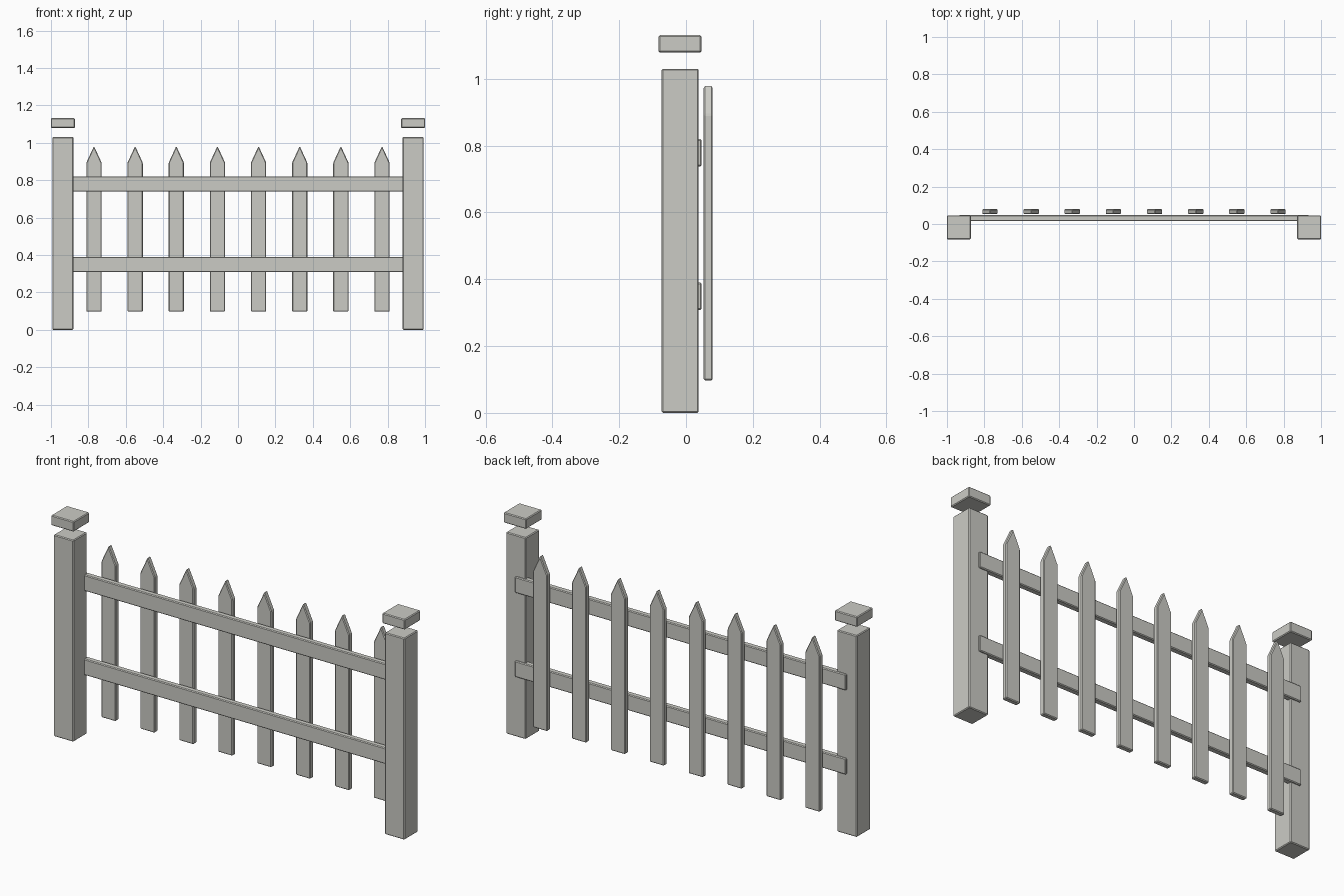
import bpy, bmesh

if "Cube" in bpy.data.objects:
    bpy.data.objects.remove(bpy.data.objects["Cube"])

grey = bpy.data.materials.new("weathered grey")
grey.diffuse_color = (0.6, 0.6, 0.56, 1)
grey.use_nodes = True
grey.node_tree.nodes["Principled BSDF"].inputs["Base Color"].default_value = grey.diffuse_color


def prism(name, outline, y0, y1, bevel=0.004):
    """Extrude an x-z outline from y0 to y1 with softened edges."""
    bm = bmesh.new()
    face = bm.faces.new([bm.verts.new((x, y0, z)) for x, z in outline])
    ext = bmesh.ops.extrude_face_region(bm, geom=[face])
    verts = [g for g in ext["geom"] if isinstance(g, bmesh.types.BMVert)]
    bmesh.ops.translate(bm, verts=verts, vec=(0, y1 - y0, 0))
    bmesh.ops.recalc_face_normals(bm, faces=bm.faces[:])
    bmesh.ops.bevel(bm, geom=bm.edges[:], offset=bevel, segments=1,
                    profile=0.5, affect='EDGES')
    mesh = bpy.data.meshes.new(name)
    bm.to_mesh(mesh)
    bm.free()
    mesh.materials.append(grey)
    obj = bpy.data.objects.new(name, mesh)
    bpy.context.collection.objects.link(obj)
    return obj


def box(name, x0, x1, y0, y1, z0, z1):
    return prism(name, [(x0, z0), (x1, z0), (x1, z1), (x0, z1)], y0, y1)


# posts and floating caps
for side, cx in (("left", -0.936), ("right", 0.936)):
    box(side + "_post", cx - 0.056, cx + 0.056, -0.073, 0.038, 0.0, 1.03)
    box(side + "_post_cap", cx - 0.064, cx + 0.064, -0.082, 0.046, 1.079, 1.131)

# rails, ending inside the posts
for name, z in (("lower_rail", 0.349), ("upper_rail", 0.779)):
    box(name, -0.936, 0.936, 0.016, 0.047, z - 0.041, z + 0.041)

# pointed pickets
for i in range(8):
    x = -0.77 + 0.22 * i
    w = 0.041
    prism("picket_%d" % (i + 1),
          [(x - w, 0.097), (x + w, 0.097), (x + w, 0.893),
           (x, 0.982), (x - w, 0.893)], 0.053, 0.080)
